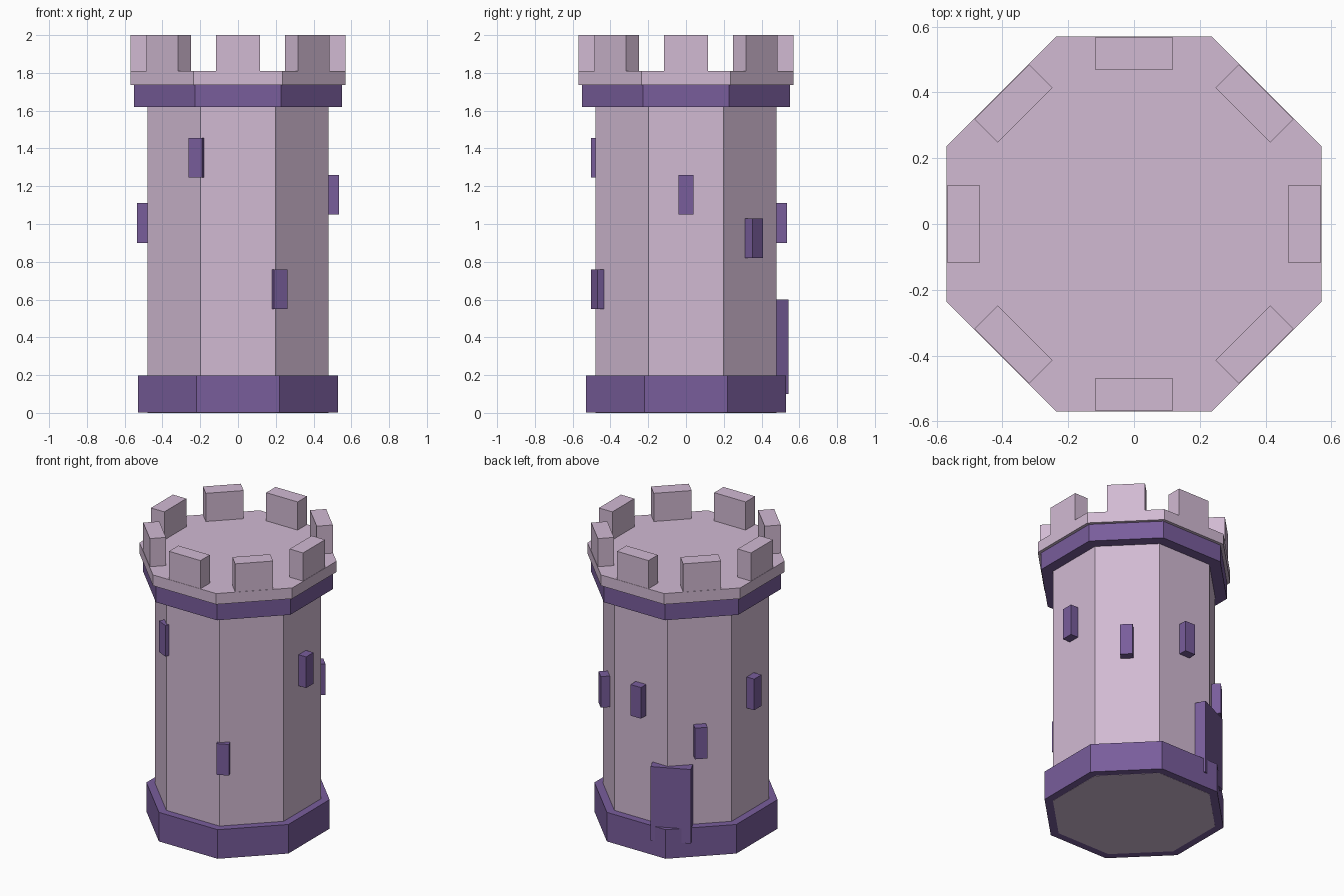
import bpy
import bmesh
from math import cos, pi, radians
from mathutils import Matrix

cube = bpy.data.objects.get("Cube")
if cube:
    bpy.data.objects.remove(cube, do_unlink=True)


def material(name, color):
    mat = bpy.data.materials.new(name)
    mat.use_nodes = True
    mat.diffuse_color = (*color, 1)
    bsdf = next(n for n in mat.node_tree.nodes if n.type == "BSDF_PRINCIPLED")
    bsdf.inputs["Base Color"].default_value = (*color, 1)
    return mat


stone = material("pale mauve stone", (0.64, 0.49, 0.65))
trim = material("purple trim", (0.19, 0.11, 0.33))


def finish(name, bm, mat):
    mesh = bpy.data.meshes.new(name)
    bm.to_mesh(mesh)
    bm.free()
    mesh.materials.append(mat)
    obj = bpy.data.objects.new(name, mesh)
    bpy.context.collection.objects.link(obj)


def octagon(name, apothem, z0, z1, mat):
    """Eight-sided prism with flat sides on the axes."""
    radius = apothem / cos(pi / 8)
    bm = bmesh.new()
    turn = Matrix.Translation((0, 0, (z0 + z1) / 2)) @ Matrix.Rotation(pi / 8, 4, "Z")
    bmesh.ops.create_cone(bm, cap_ends=True, segments=8, radius1=radius,
                          radius2=radius, depth=z1 - z0, matrix=turn)
    finish(name, bm, mat)


def radial_box(name, angle, outer, depth, width, z0, z1, mat):
    """Box facing outward; angle in degrees anticlockwise from +x."""
    bm = bmesh.new()
    place = (Matrix.Rotation(radians(angle), 4, "Z")
             @ Matrix.Translation((outer - depth / 2, 0, (z0 + z1) / 2))
             @ Matrix.Diagonal((depth, width, z1 - z0, 1)))
    bmesh.ops.create_cube(bm, size=1, matrix=place)
    finish(name, bm, mat)


# Stacked tower sections
octagon("tower_body", 0.48, 0, 1.63, stone)
octagon("base_plinth", 0.53, 0.001, 0.197, trim)
octagon("upper_band", 0.55, 1.62, 1.737, trim)
octagon("parapet_floor", 0.57, 1.737, 1.81, stone)

# Battlements, one per side
for i in range(8):
    radial_box(f"merlon_{i + 1}", i * 45, 0.568, 0.10, 0.235, 1.80, 2.0, stone)

# Windows: angle and sill height
windows = [(-115, 1.245), (-65, 0.55), (0, 1.05), (45, 0.82),
           (90, 0.90), (135, 0.66), (180, 0.90)]
for i, (angle, sill) in enumerate(windows):
    radial_box(f"window_{i + 1}", angle, 0.536, 0.11, 0.078, sill, sill + 0.21, trim)

# Door at the back
radial_box("door", 115, 0.54, 0.14, 0.25, 0.10, 0.60, trim)
